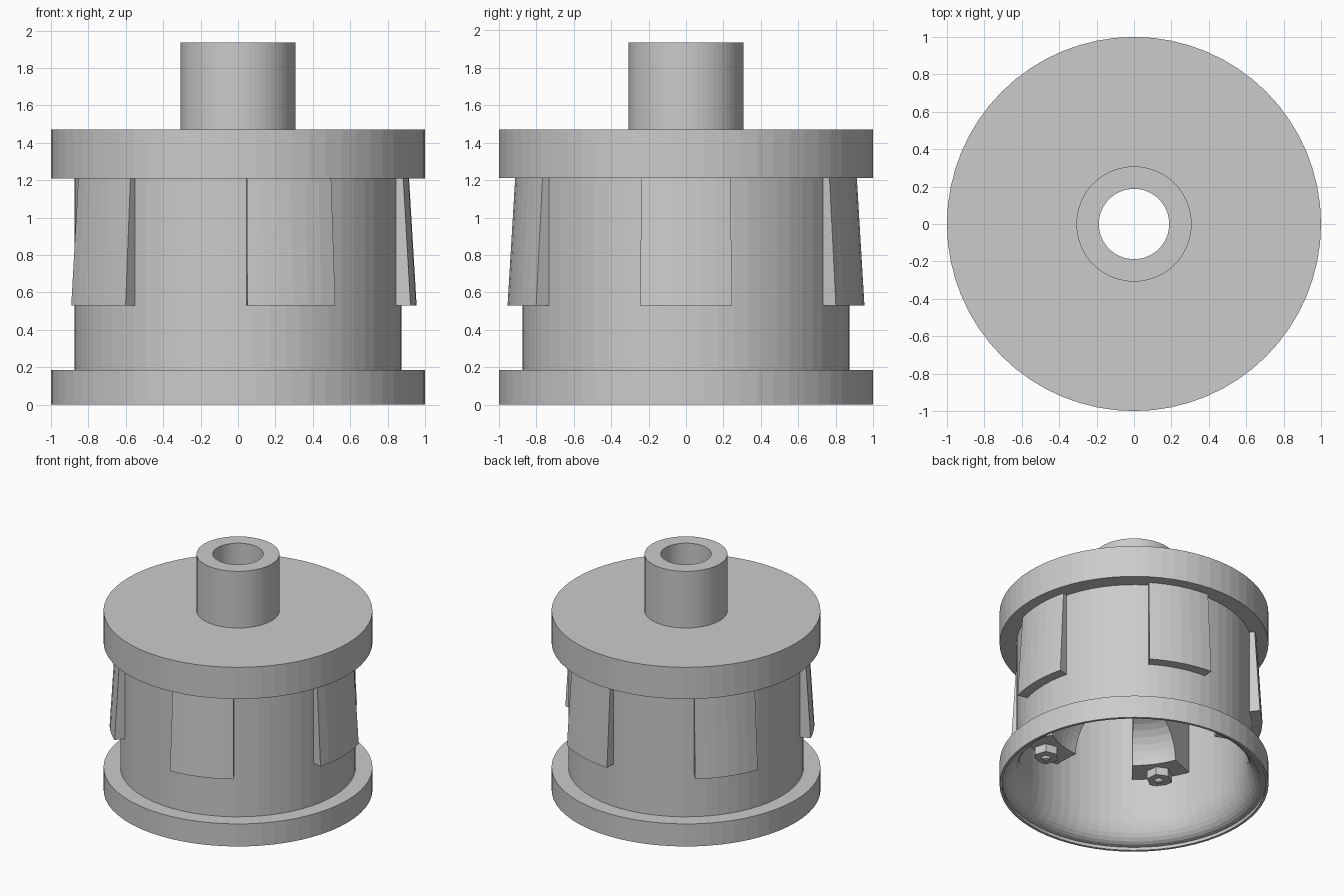
import bpy, bmesh
from math import sin, cos, pi, radians

if "Cube" in bpy.data.objects:
    bpy.data.objects.remove(bpy.data.objects["Cube"])


def finish(name, bm):
    bmesh.ops.recalc_face_normals(bm, faces=bm.faces)
    mesh = bpy.data.meshes.new(name)
    bm.to_mesh(mesh)
    bm.free()
    obj = bpy.data.objects.new(name, mesh)
    bpy.context.collection.objects.link(obj)
    return obj


def sweep(name, profile, start=0.0, end=2 * pi, steps=64):
    """Turn a closed (radius, z) profile about z, capping partial turns."""
    full = abs(end - start - 2 * pi) < 1e-6
    bm = bmesh.new()
    rings = []
    for i in range(steps if full else steps + 1):
        a = start + (end - start) * i / steps
        rings.append([bm.verts.new((r * cos(a), r * sin(a), z)) for r, z in profile])
    n = len(profile)
    for i in range(steps):
        p, q = rings[i], rings[(i + 1) % len(rings)]
        for j in range(n):
            k = (j + 1) % n
            bm.faces.new((p[j], q[j], q[k], p[k]))
    if not full:
        bm.faces.new(rings[0])
        bm.faces.new(rings[-1])
    return finish(name, bm)


# Hollow housing: flanges, drum, neck with through hole, flared inner mouth
outer = [(0.98, 0), (1, 0), (1, 0.185), (0.875, 0.185), (0.875, 1.21),
         (1, 1.21), (1, 1.47), (0.308, 1.47), (0.308, 1.935), (0.188, 1.935)]
ceiling = [(0.188, 1.21), (0.845, 1.21)]
flare = [(0.97 - 0.125 * cos(t * pi / 16), 0.025 + 0.23 * (1 - sin(t * pi / 16)))
         for t in range(9)]
sweep("housing", outer + ceiling + flare + [(0.98, 0.025)])

# Clamp block section: tapered outer pad, inner face curving in towards the top
R = 0.306
curve = [(0.635 - R * (1 - cos(t * pi / 18)), 0.53 + R * sin(t * pi / 18))
         for t in range(9)]
block = [(0.955, 0.53), (0.914, 1.215)] + [(curve[-1][0], 1.215)] + curve[::-1]

for i in range(5):
    a = i * 2 * pi / 5
    sweep(f"clamp_block_{i + 1}", block, a - radians(15), a + radians(15), 6)

    # Hex nut under each block with a domed bolt tip
    x, y = 0.77 * cos(a), 0.77 * sin(a)
    nut = sweep(f"hex_nut_{i + 1}",
                [(0.02, 0.465), (0.095, 0.465), (0.095, 0.54), (0.02, 0.54)], steps=6)
    tip = sweep(f"bolt_tip_{i + 1}",
                [(0.001, 0.44), (0.022, 0.446), (0.035, 0.465), (0.035, 0.54), (0.001, 0.54)],
                steps=16)
    for part in (nut, tip):
        part.location = (x, y, 0)
        part.rotation_euler.z = a
